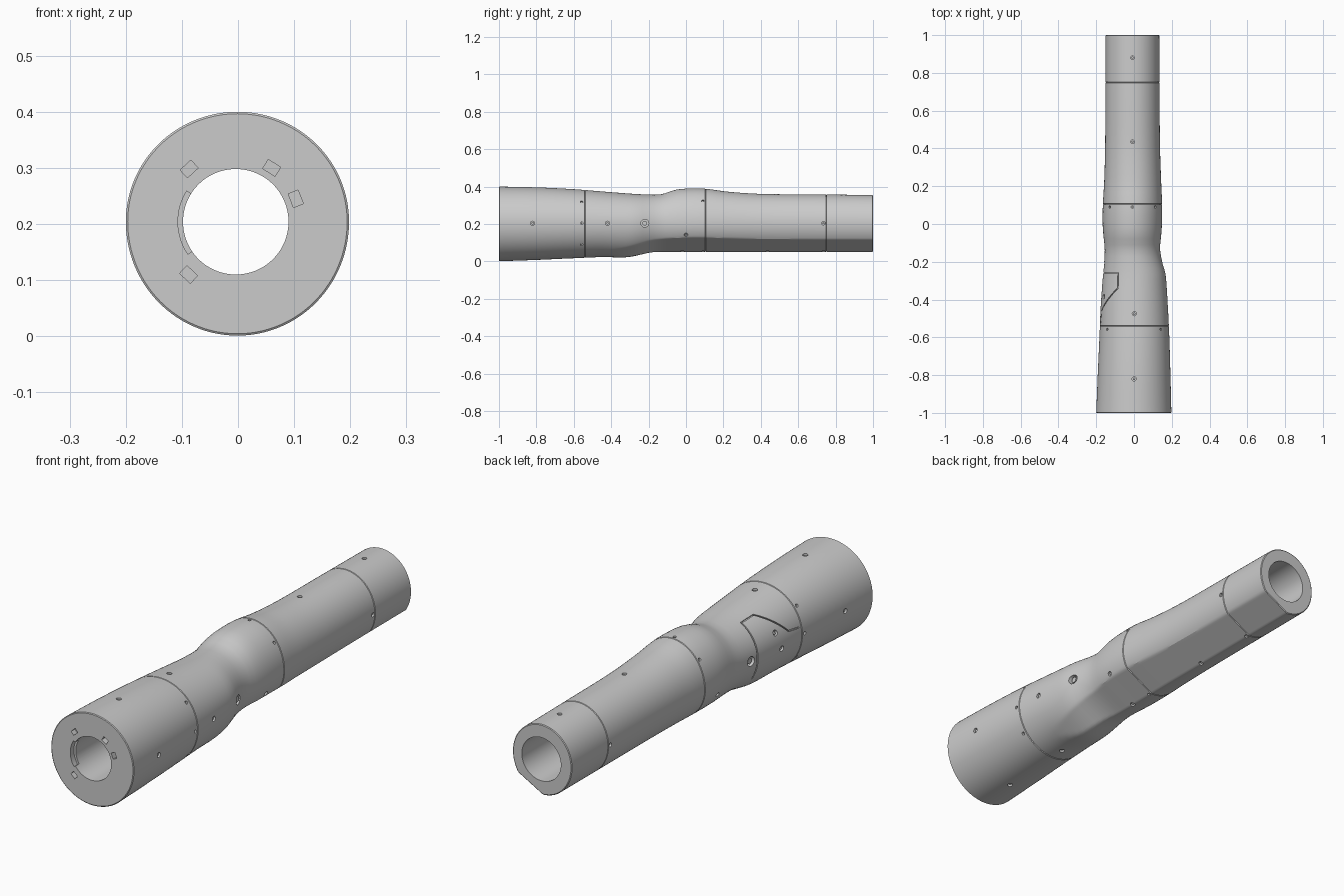
import bpy, bmesh
from math import cos, sin, pi, radians, atan2
from mathutils import Vector, Matrix

if "Cube" in bpy.data.objects:
    bpy.data.objects.remove(bpy.data.objects["Cube"])

CZ, BORE_X, BORE_R, N = 0.204, -0.004, 0.094, 128
FN = Vector((0.485, 0.875)).normalized()      # direction of the long underside flat

# y, top, bottom, left, right, distance of the flat
ST = [(-1.0, .400, .001, -.200, .198, .25), (-.8, .396, .008, -.192, .193, .25),
      (-.6, .386, .017, -.183, .187, .21), (-.45, .374, .023, -.177, .180, .186),
      (-.32, .364, .022, -.168, .172, .172), (-.26, .360, .032, -.163, .166, .160),
      (-.19, .357, .048, -.157, .147, .141), (-.13, .359, .051, -.155, .138, .133),
      (-.06, .382, .051, -.162, .144, .133), (.0, .389, .051, -.166, .148, .133),
      (.1, .389, .051, -.165, .149, .133), (.22, .373, .051, -.158, .144, .133),
      (.4, .361, .051, -.153, .138, .133), (.7, .358, .051, -.151, .135, .133),
      (1.0, .355, .051, -.150, .134, .133)]


def station(y):
    """Smooth interpolation of the cross-section values along the tube."""
    i = max(k for k in range(len(ST) - 1) if ST[k][0] <= y or k == 0)
    a, b = ST[i], ST[i + 1]
    p, q = ST[max(i - 1, 0)], ST[min(i + 2, len(ST) - 1)]
    h = b[0] - a[0]
    u = (y - a[0]) / h
    out = []
    for c in range(1, 6):
        ma = (b[c] - p[c]) / (b[0] - p[0]) * h
        mb = (q[c] - a[c]) / (q[0] - a[0]) * h
        out.append((2*u**3 - 3*u**2 + 1) * a[c] + (u**3 - 2*u**2 + u) * ma
                   + (3*u**2 - 2*u**3) * b[c] + (u**3 - u**2) * mb)
    return out


def surf(y, t, inset=0.0):
    """Point on the outer skin at length y and angle t."""
    top, bot, left, right, flat = station(y)
    cx, rx = (left + right) / 2, (right - left) / 2
    x = rx * cos(t)
    z = (top - CZ if sin(t) > 0 else CZ - bot) * sin(t)
    d = x * FN.x - z * FN.y
    k = flat / d if d > flat else 1
    v = Vector((x, 0, z)) * k
    v *= 1 - inset / v.length
    return v + Vector((cx, y, CZ))


def make(name, bm):
    bmesh.ops.recalc_face_normals(bm, faces=bm.faces)
    me = bpy.data.meshes.new(name)
    bm.to_mesh(me)
    bm.free()
    ob = bpy.data.objects.new(name, me)
    bpy.context.collection.objects.link(ob)
    return ob


def section(name, y0, y1):
    """Hollow length of tube with chamfered outer rims."""
    bm = bmesh.new()
    n = max(6, int((y1 - y0) / 0.03))
    ys = [(y0, .0035), (y0 + .0025, 0)]
    ys += [(y0 + (y1 - y0) * i / n, 0) for i in range(1, n)]
    ys += [(y1 - .0025, 0), (y1, .0035)]
    angles = [2 * pi * i / N for i in range(N)]
    rings = [[bm.verts.new(surf(y, t, ins)) for t in angles] for y, ins in ys]
    for y in (y1, y0):
        rings.append([bm.verts.new((BORE_X + BORE_R * cos(t), y, CZ + BORE_R * sin(t))) for t in angles])
    for k, a in enumerate(rings):
        b = rings[(k + 1) % len(rings)]
        for i in range(N):
            j = (i + 1) % N
            bm.faces.new((a[i], a[j], b[j], b[i]))
    return make(name, bm)


def plug(bm, y, t, r, lo, hi):
    """Cylinder along the skin's normal, from depth lo to height hi."""
    p = surf(y, t)
    du = surf(y, t + .03) - surf(y, t - .03)
    nrm = Vector((du.z, 0, -du.x)).normalized()
    m = Matrix.Translation(p + nrm * (lo + hi) / 2) @ nrm.to_track_quat('Z', 'Y').to_matrix().to_4x4()
    bmesh.ops.create_cone(bm, cap_ends=True, segments=16, radius1=r, radius2=r, depth=hi - lo, matrix=m)


sections = [section("front_sleeve", -1.0, -.54), section("waist_sleeve", -.54, .105),
            section("rear_sleeve", .105, .75), section("end_sleeve", .75, 1.0)]

# screw holes: y, angle, radius
holes = [(-.82, a, .011) for a in (0, 90, 180, 270)]
holes += [(-.558, a, .007) for a in (-38, 0, 40, 142, 180, 218)]
holes += [(-.42, 0, .011), (-.475, 90, .011), (-.475, 270, .011), (-.41, 184, .012), (-.385, 158, .012)]
holes += [(-.22, 0, .021), (-.22, 180, .021)]
holes += [(.0, -24, .010), (.0, 204, .010), (-.02, 270, .010)]
holes += [(.09, a, .007) for a in (40, 90, 140, 270)]
holes += [(.435, 90, .010), (.435, 270, .010), (.735, 0, .009), (.735, 180, .009), (.735, 270, .009),
          (.88, 90, .010)]
cut, heads, groove = bmesh.new(), bmesh.new(), bmesh.new()
for y, a, r in holes:
    plug(cut, y, radians(a), r, -.02, .02)
    plug(heads, y, radians(a), r * .6, -.021, -.006)

# rectangular sockets in the front face
for x, z in ((-.087, .298), (.06, .30), (.103, .245), (-.088, .11)):
    m = (Matrix.Translation((x, -1, z)) @ Matrix.Rotation(-atan2(z - CZ, x), 4, 'Y')
         @ Matrix.Diagonal((.019, .05, .026, 1)))
    bmesh.ops.create_cube(cut, size=1, matrix=m)

# curved notch on the left of the bore mouth
arcs = []
for y in (-1.02, -.975):
    for r in (.085, .103):
        arcs.append([cut.verts.new((BORE_X + r * cos(t), y, CZ + r * sin(t)))
                     for t in (radians(148 + 66 * i / 16) for i in range(17))])
loop = [arcs[0], arcs[1], arcs[3], arcs[2]]
for k in range(4):
    a, b = loop[k], loop[(k + 1) % 4]
    for i in range(16):
        cut.faces.new((a[i], a[i + 1], b[i + 1], b[i]))
for i in (0, 16):
    cut.faces.new([l[i] for l in loop])

# side panel outline, a groove swept over the skin
path = [(-.26, 215), (-.26, 121), (-.34, 121), (-.46, 165), (-.525, 168)]
W, mid = .0028, []
for (ya, ta), (yb, tb) in zip(path, path[1:]):
    mid += [(ya + (yb - ya) * i / 16, radians(ta + (tb - ta) * i / 16)) for i in range(16)]
mid.append((path[-1][0], radians(path[-1][1])))
prev = None
for i, (y, t) in enumerate(mid):
    p = surf(y, t)
    a = (p - surf(*mid[i - 1])).normalized() if i else Vector()
    b = (surf(*mid[i + 1]) - p).normalized() if i < len(mid) - 1 else Vector()
    out = Vector((p.x - BORE_X, 0, p.z - CZ)).normalized()
    side = (a + b).normalized().cross(out).normalized() * W
    q = [groove.verts.new(p + side * s + out * o) for s, o in ((-1, -.007), (1, -.007), (1, .007), (-1, .007))]
    if prev:
        for k in range(4):
            groove.faces.new((prev[k], prev[(k + 1) % 4], q[(k + 1) % 4], q[k]))
    else:
        groove.faces.new(q)
    prev = q
groove.faces.new(prev)
bmesh.ops.triangulate(groove, faces=groove.faces)

screws = make("screw_heads", heads)
detail_cutter, groove_cutter = make("detail_cutter", cut), make("groove_cutter", groove)


def carve(ob, cutter):
    cutter.hide_render = True
    mod = ob.modifiers.new("details", 'BOOLEAN')
    mod.object, mod.operation, mod.solver = cutter, 'DIFFERENCE', 'EXACT'
    bpy.context.view_layer.objects.active = ob
    bpy.ops.object.modifier_apply(modifier=mod.name)


# carve the details, then bake them in
carve(sections[1], groove_cutter)
for ob in sections:
    carve(ob, detail_cutter)
for c in (detail_cutter, groove_cutter):
    bpy.data.objects.remove(c)

bpy.ops.object.select_all(action='DESELECT')
for ob in sections + [screws]:
    ob.select_set(True)
bpy.context.view_layer.objects.active = sections[0]
bpy.ops.object.shade_smooth_by_angle(angle=radians(25))
